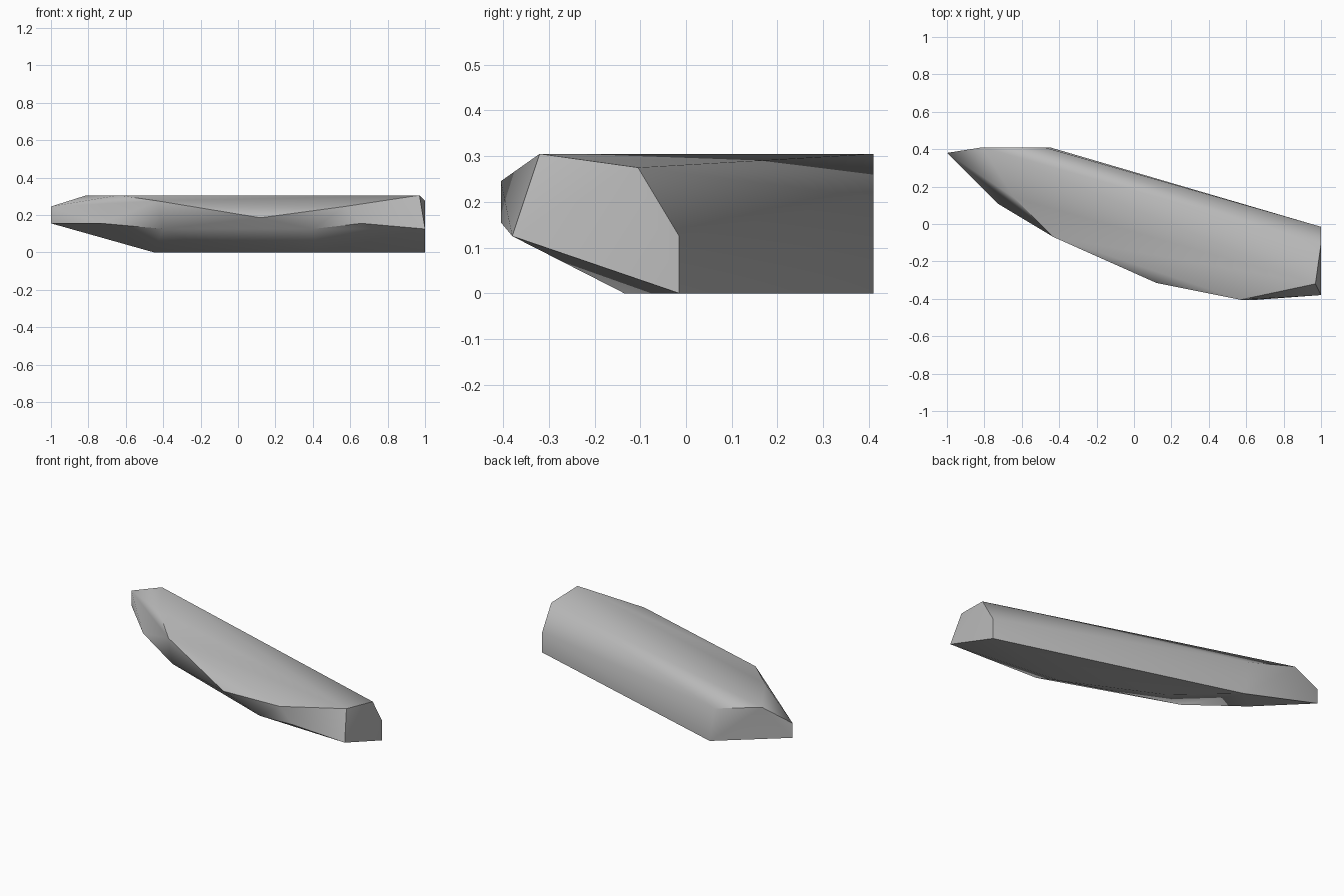
import bpy
import bmesh
import math

# Remove only the default cube
default_cube = bpy.data.objects.get("Cube")
if default_cube:
    bpy.data.objects.remove(default_cube, do_unlink=True)


def flat_material(name, colour):
    """One plain material, same colour in viewport and render."""
    material = bpy.data.materials.new(name)
    material.use_nodes = True
    material.diffuse_color = colour
    shader = material.node_tree.nodes["Principled BSDF"]
    shader.inputs["Base Color"].default_value = colour
    shader.inputs["Roughness"].default_value = 0.8
    return material


def faceted_solid(name, outlines, material, smooth_degrees):
    """Wrap a convex faceted skin around a set of corner outlines."""
    mesh = bpy.data.meshes.new(name)
    solid = bpy.data.objects.new(name, mesh)
    bpy.context.collection.objects.link(solid)

    skin = bmesh.new()
    for outline in outlines:
        for corner in outline:
            skin.verts.new(corner)
    hull = bmesh.ops.convex_hull(skin, input=list(skin.verts))
    unused = [item for item in hull["geom_interior"]
              if isinstance(item, bmesh.types.BMVert)]
    bmesh.ops.delete(skin, geom=unused, context="VERTS")
    # Merge triangles that lie in one flat facet
    bmesh.ops.dissolve_limit(skin, angle_limit=math.radians(1),
                             verts=list(skin.verts), edges=list(skin.edges))
    bmesh.ops.recalc_face_normals(skin, faces=list(skin.faces))
    skin.to_mesh(mesh)
    skin.free()
    mesh.materials.append(material)

    # Soften shallow edges and keep the ridges crisp
    bpy.ops.object.select_all(action="DESELECT")
    solid.select_set(True)
    bpy.context.view_layer.objects.active = solid
    bpy.ops.object.shade_smooth_by_angle(angle=math.radians(smooth_degrees))
    return solid


# Flat base of the rock
base = [(1, -.015, 0), (.42, -.135, 0), (-.12, .12, 0), (-.45, .41, 0)]

# Straight back wall and its bevel
back_wall = [(1, -.015, .125), (-.48, .41, .21)]
back_ridge = [(1, -.105, .275), (-.81, .41, .305)]

# Pointed tip
tip = [(-1, .38, .155), (-1, .38, .245)]

# Lower rim of the curved front
front_low = [(-.73, .11, .155), (-.4, -.075, .125), (.4, -.36, .125),
             (.66, -.405, .155), (1, -.38, .125)]

# Upper rim of the curved front
front_high = [(-.64, .14, .305), (-.43, -.07, .275), (.12, -.315, .185),
              (.57, -.405, .245), (.97, -.32, .305)]

stone_grey = flat_material("stone grey", (0.5, 0.5, 0.5, 1))
faceted_solid("rock_ledge",
              [base, back_wall, back_ridge, tip, front_low, front_high],
              stone_grey, smooth_degrees=38)
